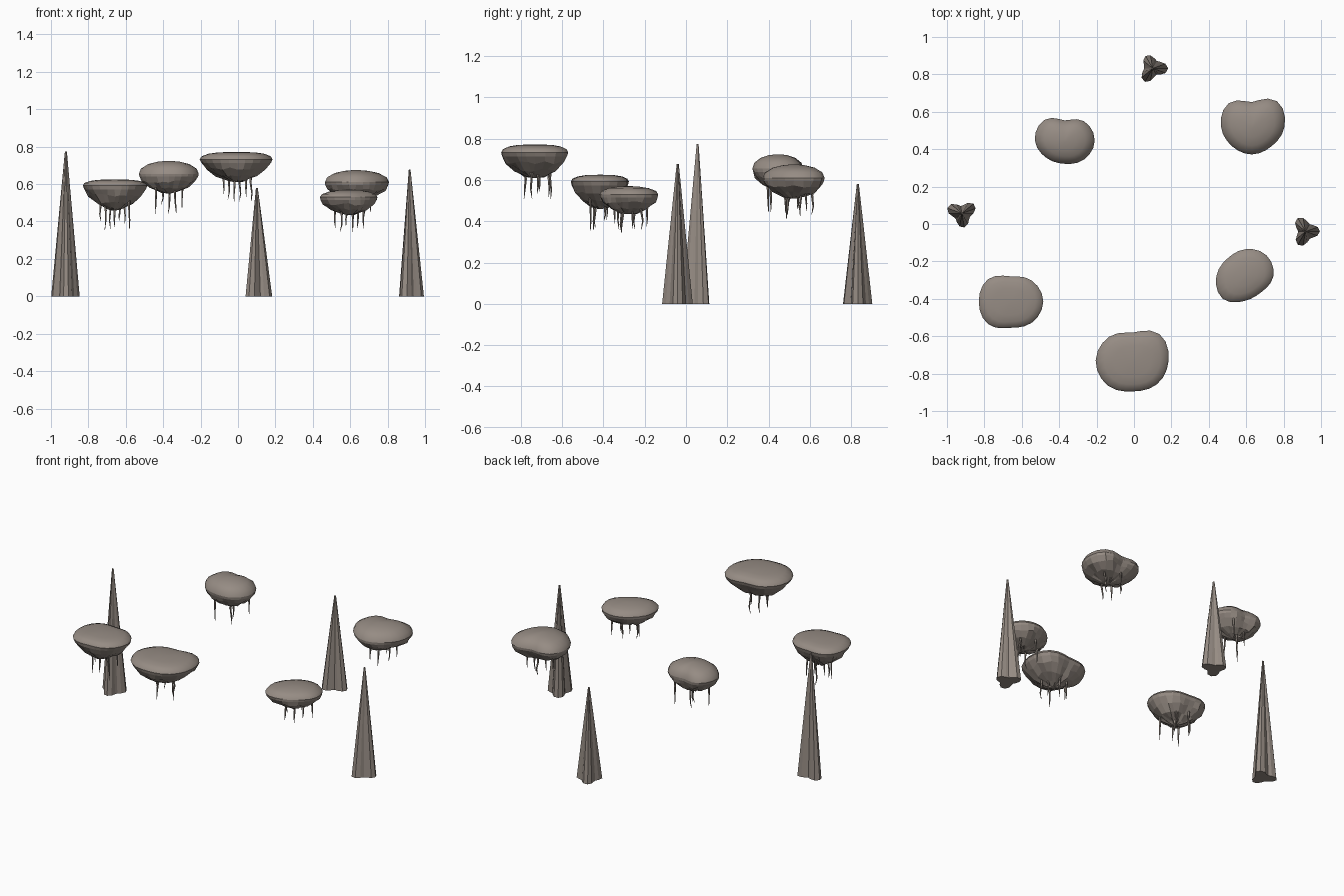
import bpy, bmesh, math, random

if "Cube" in bpy.data.objects:
    bpy.data.objects.remove(bpy.data.objects["Cube"])

random.seed(4)

stone = bpy.data.materials.new("warm_grey_stone")
stone.diffuse_color = (0.305, 0.262, 0.230, 1)
stone.use_nodes = True
stone.node_tree.nodes["Principled BSDF"].inputs["Base Color"].default_value = stone.diffuse_color


def finish(bm, name):
    bmesh.ops.recalc_face_normals(bm, faces=bm.faces[:])
    me = bpy.data.meshes.new(name)
    bm.to_mesh(me)
    bm.free()
    me.materials.append(stone)
    bpy.context.collection.objects.link(bpy.data.objects.new(name, me))


def loft(bm, rings, smooth_rings=0):
    """Skin a stack of point rings and close both ends; the first rings may be smooth."""
    vs = [[bm.verts.new(p) for p in ring] for ring in rings]
    n = len(vs[0])
    for k, (a, b) in enumerate(zip(vs, vs[1:])):
        for i in range(n):
            j = (i + 1) % n
            bm.faces.new((a[i], a[j], b[j], b[i])).smooth = k < smooth_rings
    bm.faces.new(vs[0]).smooth = smooth_rings > 0
    bm.faces.new(vs[-1])


def circle(x, y, z, radius, sides):
    """Ring of points; radius is a function of the angle."""
    angles = [math.tau * i / sides for i in range(sides)]
    return [(x + radius(a) * math.cos(a), y + radius(a) * math.sin(a), z) for a in angles]


def outline(radii):
    """Smooth closed radius curve through evenly spaced radii."""
    n = len(radii)

    def at(angle):
        u = angle / math.tau * n
        i, t = int(u + 1e-6), u - int(u + 1e-6)
        a, b, c, d = (radii[(i + k) % n] for k in (-1, 0, 1, 2))
        return b + t / 2 * (c - a + t * (2 * a - 5 * b + 4 * c - d + t * (3 * (b - c) + d - a)))
    return at


def island(name, cx, cy, top, rim, bottom, domed, radii, root_count):
    shape, mean = outline(radii), sum(radii) / len(radii)

    # rock: gently domed smooth top, craggy flat-faced underside
    rings = []
    for h in (1, 0.93, 0.75, 0.4, 0):
        s = max(0.08, (1 - h ** 2.2) ** (0.5 if domed else 0.35))
        rings.append(circle(cx, cy, rim + h * (top - rim), lambda a: s * shape(a), 24))
    for t in (0.15, 0.4, 0.7, 0.92, 1):
        s = max(0.08, (1 - t ** (1.8 if domed else 1.4)) ** 0.6)
        ring = circle(cx, cy, rim - t * (rim - bottom), lambda a: s * (
            s * shape(a) + (1 - s) * mean) * (1 + 0.07 * t * math.sin(3 * a + cx * 9)), 24)
        w = 0.007 if 0.15 < t < 1 else 0
        rings.append([tuple(c + random.uniform(-w, w) for c in p) for p in ring])
    bm = bmesh.new()
    loft(bm, rings, 4)
    finish(bm, name + "_rock")

    # roots: thin wavering spikes hanging from the underside
    bm = bmesh.new()
    for i in range(root_count):
        x = cx + 0.18 * ((i + 0.5) / root_count - 0.5)
        y = cy + 0.07 * math.sin(i * 2.4 + cx * 5) + 0.02
        tip = bottom - random.uniform(0.05, 0.11)
        z0 = bottom + (rim - bottom) * min(1, math.hypot(x - cx, y - cy) / mean) ** 1.3 + 0.03
        rings = []
        for t, rad in ((0, 0.008), (0.4, 0.006), (0.75, 0.004), (1, 0.001)):
            ox, oy = (random.uniform(-0.005, 0.005) for _ in range(2))
            rings.append(circle(x + ox, y + oy, z0 + (tip - z0) * t, lambda a: rad, 5))
        loft(bm, rings)
    finish(bm, name + "_roots")


def spire(name, x, y, height, phase):
    """Tapered pillar with a three-lobed section."""
    def lobes(a):
        return 0.062 + 0.019 * math.cos(3 * (a - phase)) + 0.004 * math.sin(2 * a + x * 5)
    bm = bmesh.new()
    loft(bm, [circle(x, y, height * t, lambda a: (1 - 0.93 * t) * lobes(a), 18)
              for t in (0, 0.5, 1)])
    finish(bm, name)


# floating rocks: centre, top / rim / bottom heights, domed, outline radii every 45 degrees, roots
island("front", -0.005, -0.73, 0.772, 0.732, 0.61, False,
       [0.19, 0.20, 0.15, 0.18, 0.20, 0.19, 0.165, 0.18], 6)
island("left", -0.66, -0.415, 0.625, 0.592, 0.46, False,
       [0.175, 0.16, 0.135, 0.17, 0.17, 0.17, 0.14, 0.16], 7)
island("back_left", -0.37, 0.447, 0.724, 0.655, 0.55, True,
       [0.16, 0.145, 0.107, 0.155, 0.16, 0.135, 0.125, 0.145], 5)
island("back_right", 0.63, 0.522, 0.675, 0.61, 0.51, True,
       [0.175, 0.19, 0.13, 0.175, 0.165, 0.15, 0.15, 0.15], 6)
island("right", 0.595, -0.28, 0.57, 0.53, 0.435, True,
       [0.15, 0.16, 0.145, 0.135, 0.155, 0.17, 0.13, 0.12], 6)

# standing stone spires
spire("left_spire", -0.92, 0.057, 0.775, math.radians(35))
spire("right_spire", 0.917, -0.04, 0.677, math.radians(2))
spire("back_spire", 0.1, 0.832, 0.58, math.radians(-3))
